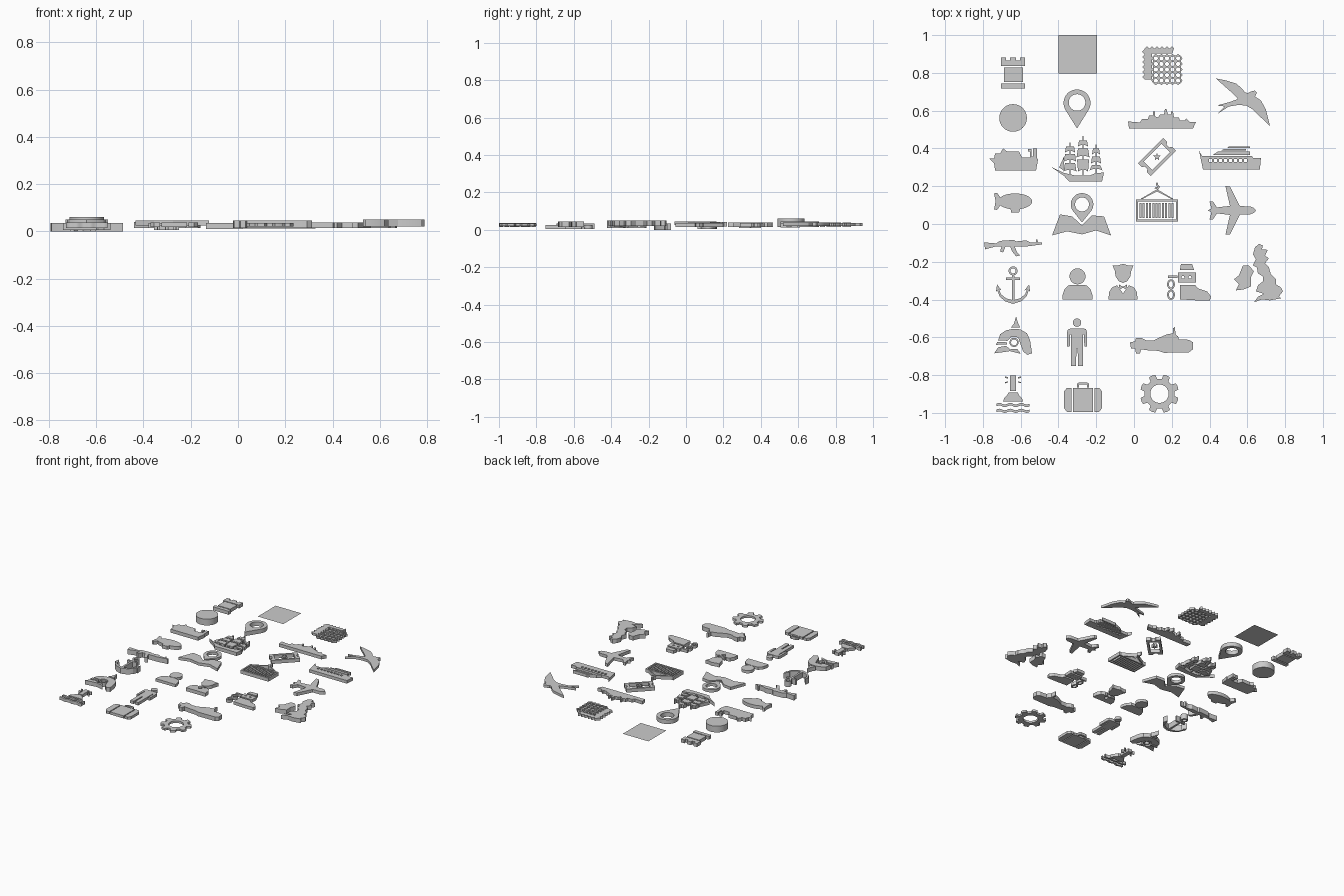
import bpy
from math import sin, cos, radians, pi

# Drawing units: 189 per model unit, sheet centre at (1134, 224.6), y pointing down
S, CX, CY = 189, 1134, 224.6


def P(*n):
    return list(zip(n[::2], n[1::2]))


def rect(x0, y0, x1, y1):
    return [(x0, y0), (x1, y0), (x1, y1), (x0, y1)]


def arc(cx, cy, rx, a0=0, a1=360, n=32, ry=None):
    ry = ry or rx
    m = n if a1 - a0 == 360 else n - 1
    return [(cx + rx * cos(radians(a0 + (a1 - a0) * i / m)),
             cy - ry * sin(radians(a0 + (a1 - a0) * i / m))) for i in range(n)]


def mirx(c, *n):
    """Right half given as (offset, y), mirrored about x = c"""
    p = P(*n)
    return [(c + x, y) for x, y in p] + [(c - x, y) for x, y in reversed(p) if x]


def miry(c, *n):
    """Lower half given as (x, offset), mirrored about y = c"""
    p = P(*n)
    return [(x, c + y) for x, y in p] + [(x, c - y) for x, y in reversed(p) if y]


def drop(cx, cy, r, tip):
    return arc(cx, cy, r, -30, 210, 28) + [(cx, tip)]


def icon(name, z0, z1, *loops):
    """Extrude closed outlines; loops inside loops become holes"""
    cu = bpy.data.curves.new(name, 'CURVE')
    cu.dimensions, cu.fill_mode = '2D', 'BOTH'
    cu.extrude = (z1 - z0) / 2
    for pts in loops:
        sp = cu.splines.new('POLY')
        sp.points.add(len(pts) - 1)
        for q, (x, y) in zip(sp.points, pts):
            q.co = ((x - CX) / S, (CY - y) / S, 0, 1)
        sp.use_cyclic_u = True
    ob = bpy.data.objects.new(name, cu)
    ob.location.z = (z0 + z1) / 2
    bpy.context.collection.objects.link(ob)
    bpy.ops.object.select_all(action='DESELECT')
    ob.select_set(True)
    bpy.context.view_layer.objects.active = ob
    bpy.ops.object.convert(target='MESH')
    bpy.ops.object.shade_smooth_by_angle(angle=radians(25))


# Castle tower
icon("castle_tower", .015, .04,
     mirx(1013, 3, 58, 3, 61, 7, 61, 7, 58, 12, 58, 12, 66.5),
     rect(1004, 68, 1023, 82.5), rect(1001, 84, 1025, 89))

# Flat square sheet
bpy.ops.mesh.primitive_plane_add(size=.204, location=(-.298, .898, .02))
bpy.context.object.name = "flat_square"

# Gate lattice with a jagged wall behind it
lat = []
for k, (dx, dy) in enumerate(((1, 0), (0, 1), (-1, 0), (0, -1))):
    x, y = ((1153, 56), (1181, 56), (1181, 84), (1153, 84))[k]
    for i in range(5):
        d = 5.6 * i
        lat += [(x + dx * (d + .8), y + dy * (d + .8)),
                (x + dx * (d + 2.8) + dy * 1.6, y + dy * (d + 2.8) - dx * 1.6),
                (x + dx * (d + 4.8), y + dy * (d + 4.8))]
holes = [arc(1155.8 + 5.6 * i, 58.8 + 5.6 * j, 2.2, 22.5, 382.5, 8)
         for i in range(5) for j in range(5)]
wall = []
for i in range(6):
    wall += [(1144.5 + 5 * i, 49.5), (1147 + 5 * i, 46.5)]
wall += P(1174, 49, 1172, 54, 1152, 54, 1152, 80)
for i in range(6):
    wall += [(1145, 80 - 5 * i), (1142, 77.5 - 5 * i)]
icon("gate_lattice", .02, .037, lat, *holes)
icon("gate_wall", .02, .037, wall)

# Swallow
icon("bird", .02, .038, P(
    1216, 79, 1226, 81, 1236, 84, 1242, 89, 1245, 93, 1248, 93.5, 1251, 92, 1255, 91, 1257, 93,
    1255, 97, 1261, 101, 1266, 110, 1270, 126.5, 1261, 118, 1253, 110, 1246, 106, 1238, 105.5,
    1229, 107, 1218, 114, 1225, 107, 1217, 106, 1230, 102.5, 1238, 99.5, 1234, 95, 1226, 88))

# Coin and location pin
icon("coin", .015, .06, arc(1013, 118.5, 13.8, n=40))
icon("location_pin", .015, .045, drop(1077, 103.5, 13.5, 129), arc(1077, 103, 8.3))

# Warship
icon("warship", .012, .035, P(
    1128, 122, 1140, 123, 1142, 119.5, 1148, 119.5, 1149, 116, 1153, 116, 1153, 112, 1155, 112,
    1155, 117, 1158, 118, 1160, 115, 1164, 115, 1165, 109.5, 1166.5, 109.5, 1168, 115,
    1171, 115, 1171, 112, 1173, 112, 1174, 118, 1179, 118, 1180, 121, 1185, 121, 1186, 119,
    1188, 121, 1190, 122.5, 1196, 122.5, 1193, 129, 1129, 129))

# Cargo ship
icon("cargo_ship", .01, .035, P(
    989, 159, 994, 159, 995, 154, 1000, 154, 1003, 149, 1007, 152, 1019, 152, 1022, 158, 1030, 158,
    1030, 152, 1028, 152, 1028, 149.5, 1031.5, 149.5, 1031.5, 157, 1033, 157, 1033, 149, 1037, 149,
    1037, 159, 1038, 160, 1036, 171, 995, 171, 994, 164))

# Sailing ship: hull, jib and three masts of square sails
icon("sailing_ship_hull", .015, .04, P(1051, 167.5, 1064, 173.5, 1075, 176, 1090, 176, 1095, 174,
                                       1104, 173, 1102, 182, 1069, 182, 1064, 176.5))
icon("sailing_ship_jib", .015, .04, P(1064, 157, 1063.5, 171, 1059, 168))
for mx, top, sails in ((1070, 143, ((147, 153, 4, 5), (154.5, 162, 5, 6), (163.5, 172, 5, 6.5))),
                       (1083, 136.5, ((141, 147, 4, 5), (149, 158, 5, 6.5), (160, 172, 6, 5))),
                       (1096, 145, ((149, 155, 3, 4), (157, 164, 4, 5), (165.5, 171, 4, 6.5)))):
    side = [.6, top]
    for t, b, wt, wb in sails:
        side += [.6, t, wt, t, wb, b, wb * .5, b - 1.3, .6, b - 1.6]
    icon("sailing_ship_mast", .015, .04, mirx(mx, *side, .6, 175.5))


# Ticket, turned 45 degrees, with window and star
def turn(pts):
    return [(1157 + (u + v) * .707, 157.5 + (v - u) * .707) for u, v in pts]


tick = P(-18, 9, 18, 9, 18, 3.5, 15.5, 2, 15.5, -2, 18, -3.5, 18, -9, -18, -9,
         -18, -3.5, -15.5, -2, -15.5, 2, -18, 3.5)
star = [(1157 + r * sin(i * pi / 5), 157.5 - r * cos(i * pi / 5))
        for i in range(10) for r in ((4, 1.7)[i % 2],)]
icon("ticket", .015, .04, turn(tick), turn(rect(-12.5, -6, 12.5, 6)), star)

# Cruise ship
icon("cruise_ship", .015, .037,
     P(1199, 151, 1202, 156.5, 1252, 156.5, 1253, 158.5, 1261, 158.5, 1260, 170, 1203, 170),
     *[rect(1209 + 5 * i, 159.5, 1212 + 5 * i, 162.5) for i in range(8)],
     P(1213, 155.5, 1218, 152, 1250, 152, 1250, 155.5),
     P(1221, 151, 1224, 149.5, 1246, 149.5, 1246, 151),
     P(1227, 148.7, 1229, 147, 1250, 147, 1250, 148.7))

# Airship with fins and cabin
icon("airship", .005, .03, arc(1015, 202, 17, -150, -105, 8, 8)
     + P(1011, 213, 1019, 213) + arc(1015, 202, 17, -72, 150, 26, 8)
     + P(997, 193.5, 994, 194, 995.5, 202, 994, 210, 997, 210.5))

# Folded map with pin
icon("folded_map", .025, .045, P(1052, 236, 1060, 215, 1072, 217, 1082, 226, 1092, 216, 1104, 217,
                                 1111, 236, 1096, 231, 1082, 235, 1067, 232))
icon("map_pin", .025, .045, drop(1082, 205, 11.3, 223), arc(1082, 205, 7))

# Hanging container: frame, ribs, sling, hook
icon("container", .018, .043, rect(1136, 200, 1178, 222), rect(1138, 202, 1176, 220),
     *[rect(1139.5 + 3.2 * i, 203.5, 1141.5 + 3.2 * i, 218.5) for i in range(11)])
icon("container_sling", .018, .043, mirx(1157, 0, 190, 2, 191, 17, 199.8, 15, 199.8, 0, 192))
icon("container_hook", .018, .043, P(1156.3, 183, 1157.7, 183, 1158, 185, 1160, 187.5, 1158, 190.2,
                                     1154.5, 189, 1156, 187.5, 1158, 187.5, 1156, 186))

# Aeroplane
icon("aeroplane", .015, .037, miry(
    211, 1256, 0, 1254, 2.5, 1250, 4, 1240, 4.3, 1230, 24, 1225.5, 24.3,
    1230, 4.5, 1217, 3, 1213, 9, 1209.5, 9, 1211.5, 2, 1208, 0))

# Rifle
icon("rifle", 0, .035, P(
    984, 243, 996, 244, 1000, 241.5, 1014, 240.5, 1016, 242, 1026, 241, 1030, 243, 1036, 243,
    1036, 240, 1037.3, 240, 1038, 243, 1042, 243, 1042, 245, 1027, 247, 1014.5, 247, 1017, 253,
    1020, 256, 1016, 257, 1012, 252, 1010, 247, 1005.5, 247, 1003, 253, 1000, 252, 1001.5, 247,
    996, 247, 985, 250))

# Anchor
icon("anchor_ring", .01, .05, arc(1013, 271.5, 4.5, n=24), arc(1013, 271.5, 2.6, n=24))
icon("anchor", .01, .05, mirx(1013, 1.3, 276.2, 1.3, 278, 7, 278, 7, 280.5, 1.3, 280.5, 1.3, 300.5,
                              7, 299, 12, 295, 14, 290, 11.5, 291, 16, 285, 17, 292, 15.5, 291.5,
                              13.5, 297, 8, 302, 0, 304.5))

# Visitor and uniformed figure
icon("visitor", .015, .035, arc(1077.5, 277, 8),
     mirx(1077.5, 4, 285.5, 9, 286, 13, 290, 15, 296, 15, 300))
icon("uniformed_figure", .01, .035,
     mirx(1123, 0, 264.5, 5, 266, 10.5, 266, 8, 272, 7.5, 277, 4, 282, 0, 283.5),
     mirx(1123, 0, 294, 6, 286, 11, 288, 14, 293, 14.5, 300),
     mirx(1123, .8, 287, 4, 285, 4, 290, .8, 288.8))

# Shackled foot with chain
icon("shackled_foot", .015, .037, P(1181, 264.5, 1192, 264.5, 1194, 270.5, 1180, 270.5),
     P(1180, 285.5, 1195, 285.5, 1198, 289, 1207, 292, 1211, 297, 1210, 301, 1197, 301, 1180, 300),
     rect(1178, 273, 1196, 283), arc(1183, 278, 1.4, n=12), arc(1190, 278, 1.4, n=12))
icon("foot_chain", .015, .037, rect(1168, 276, 1177.5, 278.5),
     *[arc(1171, y, r, n=20, ry=r + 1.2) for y in (285, 295.4) for r in (3.9, 2.1)])

# Island map
icon("large_island", .02, .05, P(
    1255, 248, 1259, 244.5, 1263, 246, 1262, 250, 1268, 250.5, 1265, 256, 1269, 259, 1265, 264,
    1269, 268, 1271, 275, 1276, 280, 1276, 285, 1281, 288, 1283, 292, 1279, 297, 1281, 299, 1270, 301,
    1262, 300, 1254, 303, 1258, 297.5, 1264, 294.5, 1256, 292, 1258, 286, 1263, 282, 1263, 277,
    1258, 274, 1257, 268, 1253, 266, 1256, 260, 1253, 255))
icon("small_island", .02, .05, P(1243, 266, 1249, 266, 1254, 272, 1251, 278, 1251, 287, 1244, 290,
                                 1236, 291, 1239, 285, 1234, 280, 1239, 276, 1241, 271))

# Plumed helmet
icon("helmet", .005, .035, P(1016, 317, 1018, 324, 1020, 328, 1011, 328, 1014, 324),
     P(998, 341, 1000, 335, 1006, 331, 1013, 329.5, 1020, 330, 1027, 334, 1030, 341, 1032, 354,
       1027, 355.5, 1023, 352, 1020.5, 345, 1018, 338, 1011, 337.5, 1007.5, 341.5),
     P(994, 354, 998, 348, 1006, 346.5, 1010, 350, 1017, 349.5, 1021, 354.5, 1010, 351.8, 1002, 353),
     P(996, 345.5, 997, 342.5, 1007, 343, 1007, 345), arc(1014, 343, 4.6, n=24), arc(1014, 343, 3, n=24))

# Standing figure
icon("standing_figure", .005, .025, arc(1077, 323.3, 4.2, n=24),
     mirx(1077, 6, 329, 9, 330, 10, 333, 10, 347, 7.3, 347, 7, 335, 6, 335, 6, 366.7, 1, 366.7, .6, 349))

# Submarine
icon("submarine", .015, .045, P(
    1130, 343, 1135, 342, 1136, 338.5, 1141, 338.5, 1146, 341, 1154, 341, 1160, 338, 1167, 335, 1173, 334,
    1173, 329, 1175, 327.5, 1175.5, 335, 1178, 337, 1179, 340, 1189, 340.5, 1193, 343, 1193, 350,
    1189, 353, 1164, 353.5, 1158, 351.5, 1148, 351, 1141, 350, 1140, 354, 1136, 354, 1135, 349, 1131, 349))


# Lighthouse above two waves
def wave(y):
    xs = [996.5 + 33 * i / 24 for i in range(25)]
    top = [(x, y - .8 * sin((x - 996.5) / 33 * 6 * pi)) for x in xs]
    return top + [(x, b + 2.6) for x, b in reversed(top)]


icon("lighthouse", .015, .037, rect(1010, 376, 1016, 391.5),
     mirx(1013, 4.5, 393, 6, 396, 9, 399, 10, 402.2),
     *[[(1013 + s * x, y) for x, y in q] for s in (1, -1)
       for q in (P(5, 378, 8, 377, 8, 378.5, 5, 379.5), P(5, 382, 8, 382.8, 8, 384, 5, 383.2))],
     wave(404.4), wave(410.2))

# Suitcase
icon("suitcase", .018, .037, rect(1072.8, 388.5, 1093.2, 412.5),
     *[[(1083 + s * x, y) for x, y in P(11.5, 388.5, 16, 388.5, 19, 392, 19, 409, 16, 412.5, 11.5, 412.5)]
       for s in (1, -1)],
     P(1077, 388.2, 1077, 384.5, 1079, 383, 1087, 383, 1089, 384.5, 1089, 388.2,
       1087, 388.2, 1087, 385.3, 1079, 385.3, 1079, 388.2))

# Gear wheel
gear = []
for i in range(8):
    for d, r in ((-14, 15), (-10, 19.3), (0, 19.6), (10, 19.3), (14, 15)):
        a = radians(22.5 + 45 * i + d)
        gear.append((1159.5 + r * cos(a), 394.4 - r * sin(a)))
icon("gear_wheel", .02, .035, gear, arc(1159.5, 394.4, 9.2))
